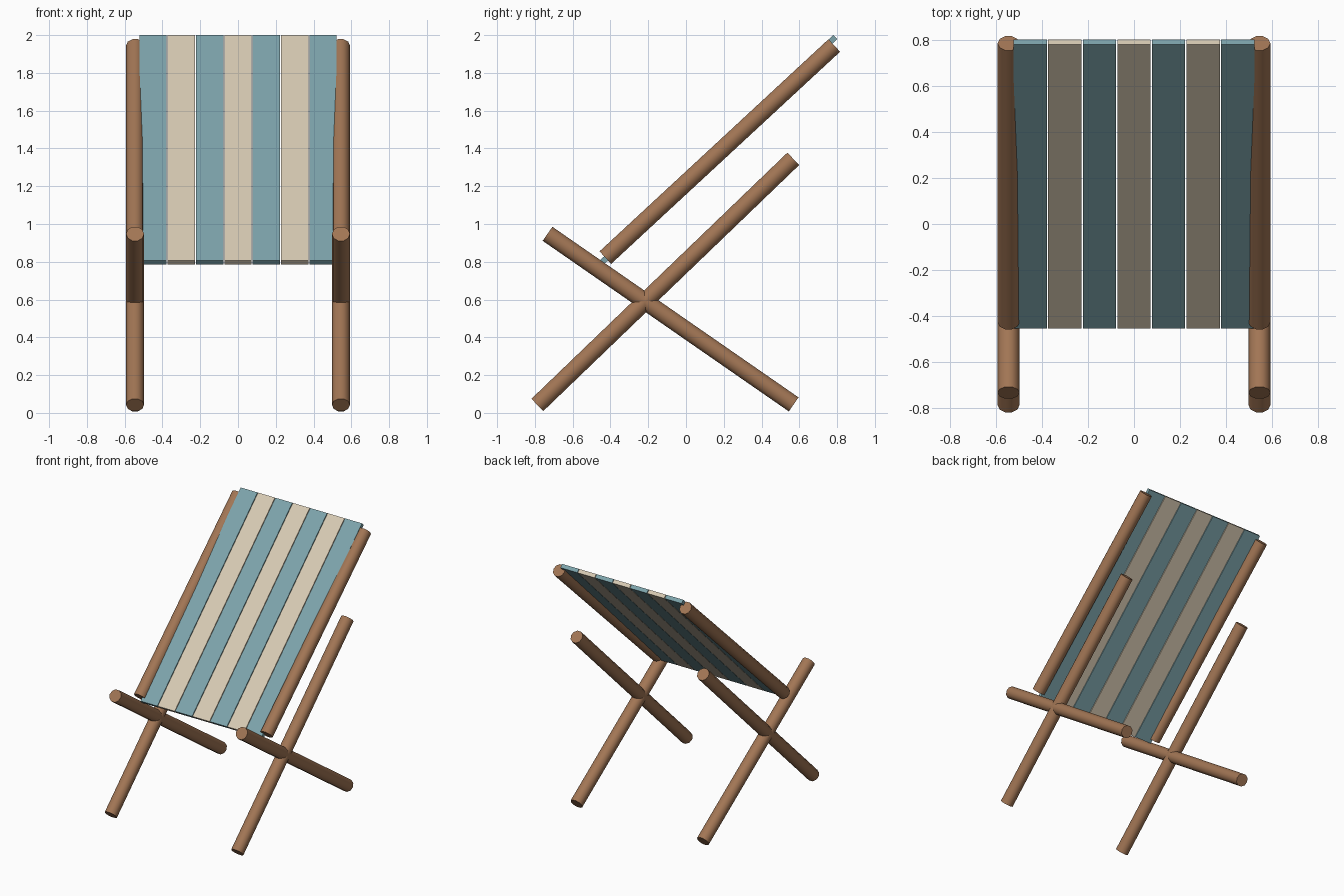
import bpy, bmesh, math
from mathutils import Vector, Matrix

if "Cube" in bpy.data.objects:
    bpy.data.objects.remove(bpy.data.objects["Cube"])


def material(name, rgb):
    mat = bpy.data.materials.new(name)
    mat.use_nodes = True
    color = (*rgb, 1)
    mat.diffuse_color = color
    mat.node_tree.nodes["Principled BSDF"].inputs["Base Color"].default_value = color
    return mat


wood = material("brown wood", (0.36, 0.18, 0.09))
blue = material("dusty blue canvas", (0.205, 0.37, 0.41))
cream = material("cream canvas", (0.68, 0.59, 0.45))


def add_object(name, bm, mat):
    mesh = bpy.data.meshes.new(name)
    bm.to_mesh(mesh)
    bm.free()
    mesh.materials.append(mat)
    obj = bpy.data.objects.new(name, mesh)
    bpy.context.collection.objects.link(obj)
    return obj


def frame_along(x, start, end):
    """Matrix at the middle of a y-z segment: local z along it, local y along x."""
    a, b = Vector((x, *start)), Vector((x, *end))
    z = (b - a).normalized()
    y = Vector((1, 0, 0))
    rotation = Matrix((y.cross(z), y, z)).transposed().to_4x4()
    return Matrix.Translation((a + b) / 2) @ rotation, (b - a).length


def pole(name, x, start, end):
    matrix, length = frame_along(x, start, end)
    bm = bmesh.new()
    bmesh.ops.create_cone(bm, cap_ends=True, segments=10, radius1=0.0475,
                          radius2=0.0475, depth=length, matrix=matrix)
    obj = add_object(name, bm, wood)
    bpy.ops.object.select_all(action="DESELECT")
    obj.select_set(True)
    bpy.context.view_layer.objects.active = obj
    bpy.ops.object.shade_smooth_by_angle(angle=math.radians(40))


def strip(name, x, start, end, width, thickness, mat):
    matrix, length = frame_along(x, start, end)
    bm = bmesh.new()
    scale = Matrix.Diagonal((thickness, width, length, 1))
    bmesh.ops.create_cube(bm, size=1, matrix=matrix @ scale)
    add_object(name, bm, mat)


# Wooden frame: crossed legs and a back rail on each side
for side, x in (("left", 0.545), ("right", -0.545)):
    pole(side + "_long_leg", x, (-0.787, 0.042), (0.568, 1.345))
    pole(side + "_short_leg", x, (0.57, 0.045), (-0.733, 0.948))
    pole(side + "_back_rail", x, (-0.427, 0.822), (0.785, 1.945))

# Striped canvas sling: separate strips with narrow gaps
for i in range(7):
    strip(f"canvas_strip_{i + 1}", (i - 3) * 0.15, (-0.4445, 0.797),
          (0.79, 1.9895), 0.145, 0.03, cream if i % 2 else blue)
